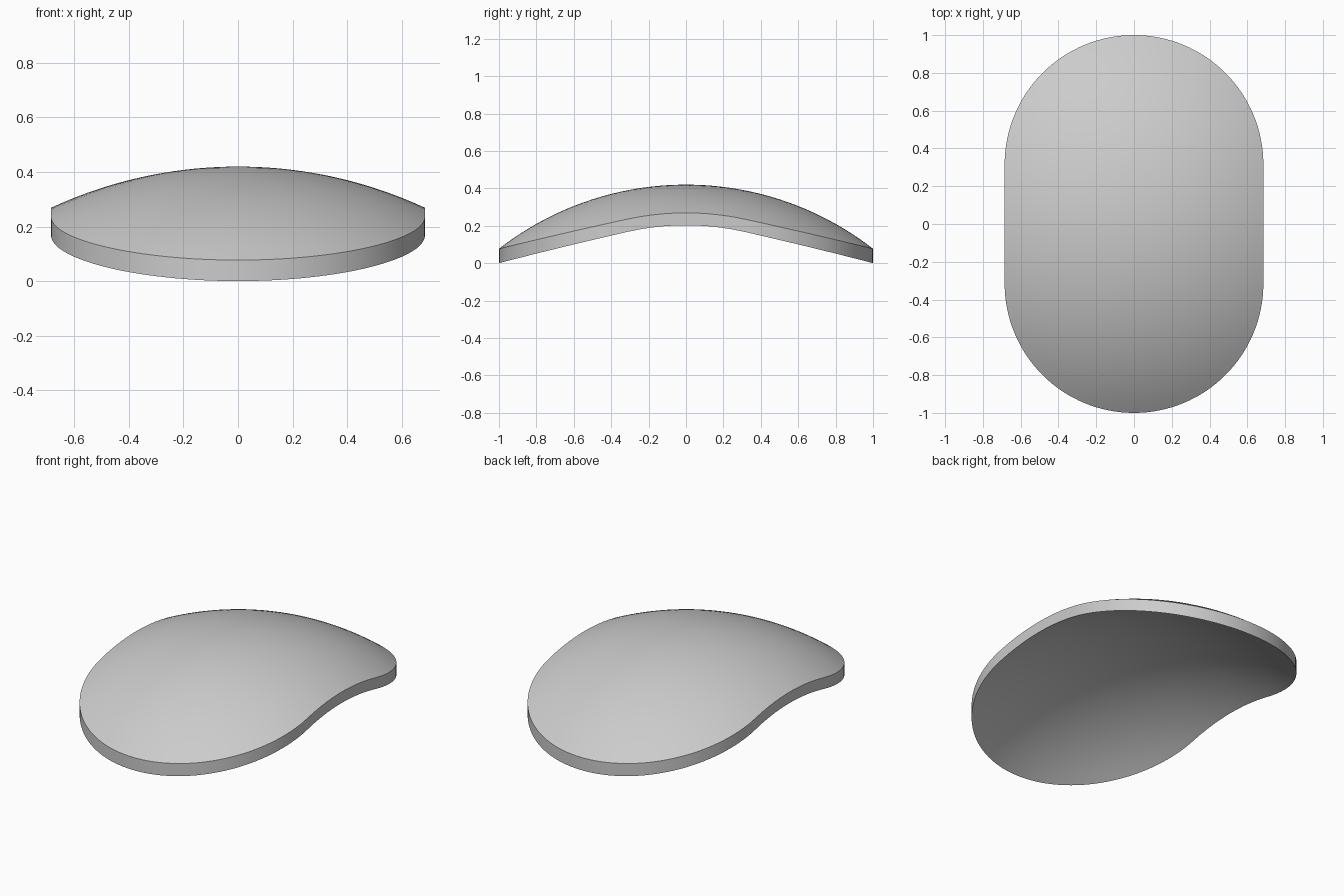
import bpy, bmesh, math

if "Cube" in bpy.data.objects:
    bpy.data.objects.remove(bpy.data.objects["Cube"], do_unlink=True)

HALF_WIDTH = 0.685          # radius of the rounded ends
STRAIGHT = 1 - HALF_WIDTH   # half length of the straight sides
CENTRE_Z = -1.21            # shared centre of both spherical skins
OUTER, INNER = 1.63, 1.57
ARC, SIDE, RINGS = 64, 10, 20

grey = bpy.data.materials.new("light grey")
grey.use_nodes = True
colour = (0.6, 0.6, 0.6, 1)
grey.diffuse_color = colour
grey.node_tree.nodes["Principled BSDF"].inputs["Base Color"].default_value = colour


def stadium():
    """Outline of two half circles joined by straight sides."""
    points = []
    for end in (1, -1):
        for i in range(ARC + 1):
            a = math.pi * i / ARC
            points.append((end * HALF_WIDTH * math.cos(a),
                           end * (STRAIGHT + HALF_WIDTH * math.sin(a))))
        for i in range(1, SIDE):
            points.append((-end * HALF_WIDTH, end * STRAIGHT * (1 - 2 * i / SIDE)))
    return points


def skin(bm, outline, radius, flip):
    """Spherical cap trimmed to the outline; returns its rim vertices."""
    def ring(s):
        return [bm.verts.new((x * s, y * s, CENTRE_Z + math.sqrt(
            radius ** 2 - (x * s) ** 2 - (y * s) ** 2))) for x, y in outline]

    def face(verts):
        bm.faces.new(verts[::-1] if flip else verts)

    centre = bm.verts.new((0, 0, CENTRE_Z + radius))
    n = len(outline)
    inner = ring(1 / RINGS)
    for i in range(n):
        face([centre, inner[i], inner[(i + 1) % n]])
    for k in range(2, RINGS + 1):
        outer = ring(k / RINGS)
        for i in range(n):
            j = (i + 1) % n
            face([inner[i], outer[i], outer[j], inner[j]])
        inner = outer
    return inner


# Curved shell: outer skin, inner skin and upright rim wall
bm = bmesh.new()
outline = stadium()
top = skin(bm, outline, OUTER, False)
bottom = skin(bm, outline, INNER, True)
for i in range(len(outline)):
    j = (i + 1) % len(outline)
    bm.faces.new([bottom[i], bottom[j], top[j], top[i]])
mesh = bpy.data.meshes.new("curved_shell")
bm.to_mesh(mesh)
bm.free()
mesh.materials.append(grey)
shell = bpy.data.objects.new("curved_shell", mesh)
bpy.context.collection.objects.link(shell)

# Smooth skins with a crisp rim
bpy.ops.object.select_all(action='DESELECT')
shell.select_set(True)
bpy.context.view_layer.objects.active = shell
bpy.ops.object.shade_smooth_by_angle(angle=math.radians(30))
